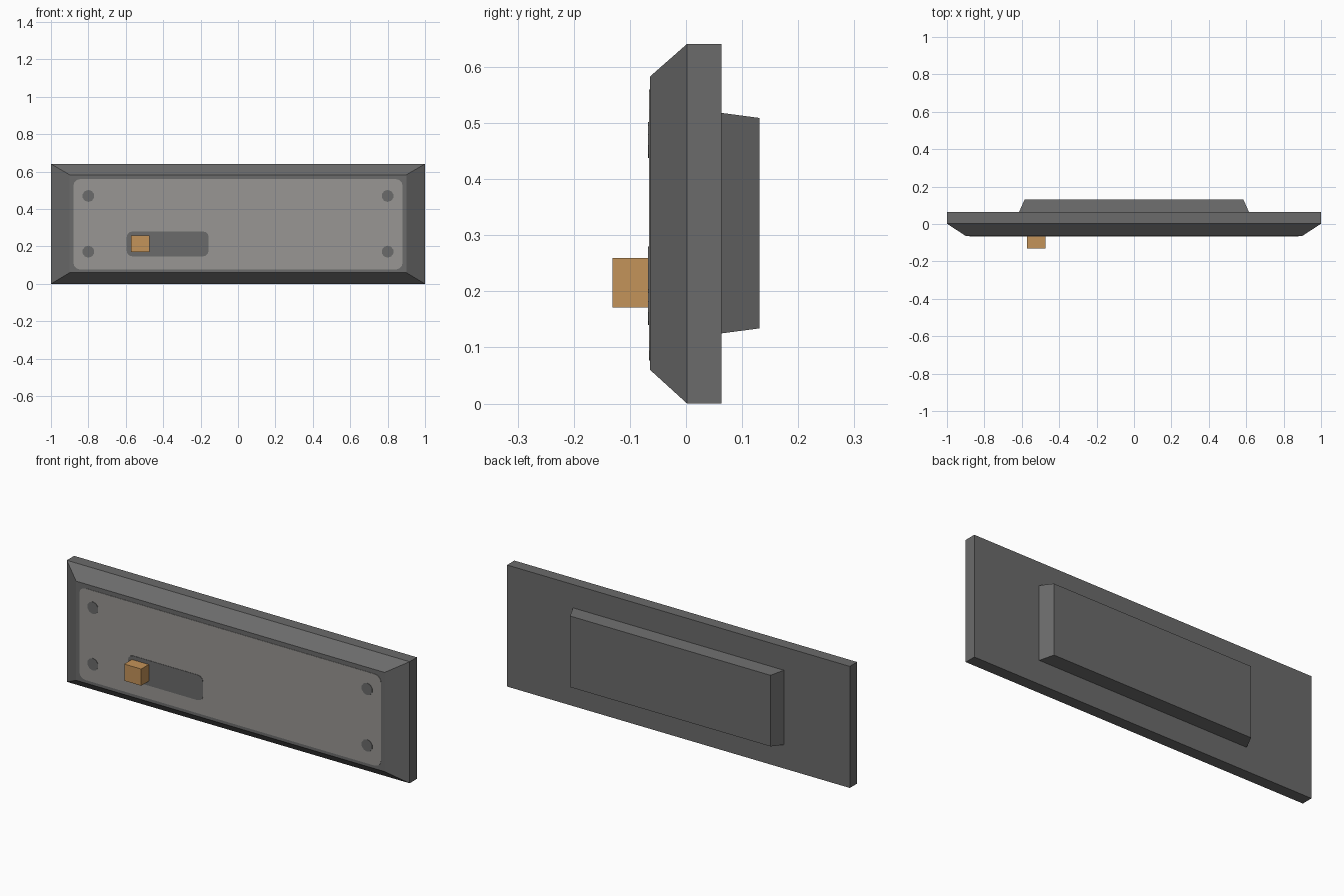
import bpy, bmesh, math

if "Cube" in bpy.data.objects:
    bpy.data.objects.remove(bpy.data.objects["Cube"])


def material(name, rgb):
    m = bpy.data.materials.new(name)
    m.diffuse_color = (*rgb, 1)
    m.use_nodes = True
    m.node_tree.nodes["Principled BSDF"].inputs["Base Color"].default_value = m.diffuse_color
    return m


DARK = material("dark grey", (0.147, 0.147, 0.147))
LIGHT = material("light grey", (0.314, 0.305, 0.292))
ORANGE = material("orange tan", (0.552, 0.292, 0.100))


def loft(name, rings, mat):
    """Skin matching closed rings of points and cap both ends."""
    bm = bmesh.new()
    vs = [[bm.verts.new(p) for p in ring] for ring in rings]
    n = len(vs[0])
    for a, b in zip(vs, vs[1:]):
        for i in range(n):
            j = (i + 1) % n
            bm.faces.new((a[i], a[j], b[j], b[i]))
    bm.faces.new(vs[0])
    bm.faces.new(vs[-1])
    bmesh.ops.recalc_face_normals(bm, faces=bm.faces)
    me = bpy.data.meshes.new(name)
    bm.to_mesh(me)
    bm.free()
    me.materials.append(mat)
    ob = bpy.data.objects.new(name, me)
    bpy.context.collection.objects.link(ob)
    return ob


def rect(y, x0, x1, z0, z1):
    return [(x0, y, z0), (x1, y, z0), (x1, y, z1), (x0, y, z1)]


def rounded(y, x0, x1, z0, z1, r, seg=3):
    pts = []
    corners = ((x1 - r, z1 - r), (x0 + r, z1 - r), (x0 + r, z0 + r), (x1 - r, z0 + r))
    for k, (cx, cz) in enumerate(corners):
        for s in range(seg + 1):
            a = math.pi / 2 * (k + s / seg)
            pts.append((cx + r * math.cos(a), y, cz + r * math.sin(a)))
    return pts


def circle(y, cx, cz, r, n=10):
    return [(cx + r * math.cos(math.tau * (i + .5) / n), y,
             cz + r * math.sin(math.tau * (i + .5) / n)) for i in range(n)]


FRONT = -0.064

# Main slab with a bevelled front
loft("body", [rect(0.063, -1, 1, 0, 0.641),
              rect(0.002, -1, 1, 0, 0.641),
              rect(FRONT, -0.9, 0.9, 0.06, 0.583)], DARK)

# Tapered housing on the back
loft("back_housing", [rect(0.063, -0.615, 0.615, 0.125, 0.518),
                      rect(0.131, -0.585, 0.585, 0.134, 0.509)], DARK)

# Light face plate
box = (-0.88, 0.88, 0.077, 0.56, 0.035)
loft("face_plate", [rounded(FRONT, *box), rounded(FRONT - 0.002, *box)], LIGHT)

# Dark slot in the plate
box = (-0.595, -0.157, 0.147, 0.28, 0.03)
loft("slot", [rounded(FRONT - 0.001, *box), rounded(FRONT - 0.004, *box)], DARK)

# Screw heads in the four corners
for x in (-0.8, 0.8):
    for z in (0.172, 0.47):
        loft("screw", [circle(FRONT - 0.001, x, z, 0.032),
                       circle(FRONT - 0.004, x, z, 0.032)], DARK)

# Sliding switch knob
box = (-0.572, -0.473, 0.171, 0.259)
loft("switch_knob", [rect(FRONT, *box), rect(-0.131, *box)], ORANGE)
